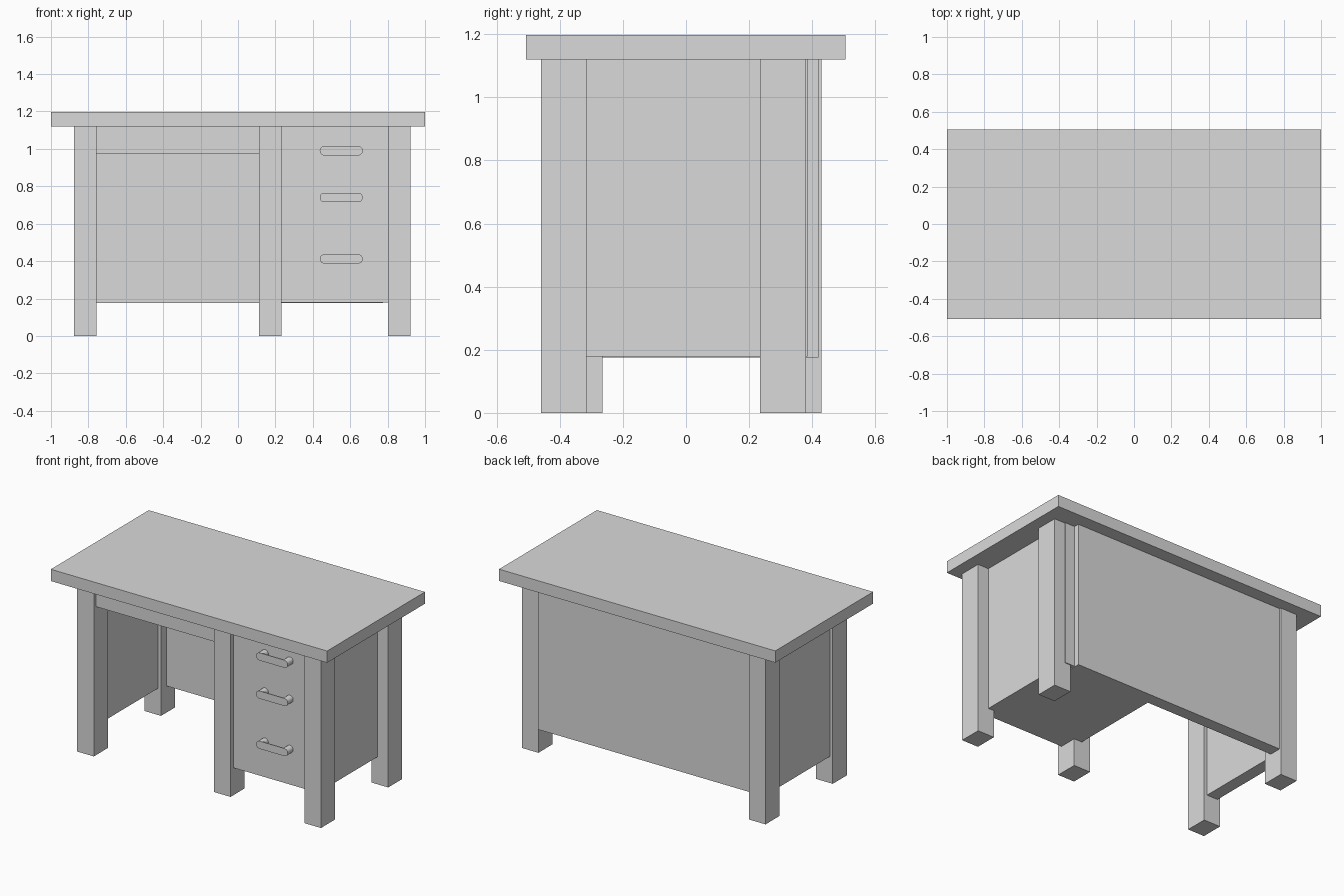
import bpy
import bmesh
from math import pi, cos, sin
from mathutils import Matrix

cube = bpy.data.objects.get("Cube")
if cube:
    bpy.data.objects.remove(cube)

grey = bpy.data.materials.new("plain_grey")
grey.use_nodes = True
COLOUR = (0.7, 0.7, 0.7, 1)
grey.diffuse_color = COLOUR
grey.node_tree.nodes["Principled BSDF"].inputs["Base Color"].default_value = COLOUR


def finish(name, bm):
    bmesh.ops.recalc_face_normals(bm, faces=bm.faces)
    mesh = bpy.data.meshes.new(name)
    bm.to_mesh(mesh)
    bm.free()
    mesh.materials.append(grey)
    obj = bpy.data.objects.new(name, mesh)
    bpy.context.collection.objects.link(obj)
    return obj


def box(name, x, y, z):
    """Box from (low, high) pairs along each axis."""
    bm = bmesh.new()
    bmesh.ops.create_cube(bm, size=1)
    for v in bm.verts:
        for i, (low, high) in enumerate((x, y, z)):
            v.co[i] = high if v.co[i] > 0 else low
    return finish(name, bm)


def handle(name, cx, cz):
    """Flat pill-shaped bar carried on two round posts."""
    bm = bmesh.new()
    radius, reach, front, back = 0.025, 0.09, -0.438, -0.432
    ring = []
    for side in (1, -1):
        for i in range(13):
            a = -side * pi / 2 + i * pi / 12
            ring.append(bm.verts.new((cx + side * reach + radius * cos(a),
                                      front, cz + radius * sin(a))))
    face = bm.faces.new(ring)
    moved = bmesh.ops.extrude_face_region(bm, geom=[face], use_keep_orig=True)
    for v in moved["geom"]:
        if isinstance(v, bmesh.types.BMVert):
            v.co.y = back
    for side in (1, -1):
        place = Matrix.Translation((cx + side * reach, -0.405, cz)) @ Matrix.Rotation(pi / 2, 4, "X")
        bmesh.ops.create_cone(bm, cap_ends=True, segments=24, radius1=0.024,
                              radius2=0.024, depth=0.06, matrix=place)
    obj = finish(name, bm)
    bpy.ops.object.select_all(action="DESELECT")
    obj.select_set(True)
    bpy.context.view_layer.objects.active = obj
    bpy.ops.object.shade_smooth_by_angle()


TOP, LOW = 1.12, 0.175
BODY = (LOW, TOP)

# Table top
box("table_top", (-1, 1), (-0.507, 0.505), (TOP, 1.197))

# Legs: name, left edge, front edge
for name, x, y in (("right_front_leg", -0.877, -0.41), ("right_back_leg", -0.877, 0.285),
                   ("middle_front_leg", 0.113, -0.41),
                   ("left_front_leg", 0.803, -0.46), ("left_back_leg", 0.803, 0.235)):
    box(name, (x, x + 0.12), (y, y + 0.145), (0, TOP))

# Panels around the knee space
box("side_panel", (-0.858, -0.778), (-0.30, 0.32), BODY)
box("back_panel", (-0.80, 0.776), (0.34, 0.42), BODY)
box("front_apron", (-0.78, 0.13), (-0.388, -0.308), (0.972, TOP))

# Drawer pedestal and its handles
box("drawer_pedestal", (0.175, 0.845), (-0.38, 0.385), (LOW + 0.004, TOP))
for name, z in (("upper", 0.99), ("middle", 0.74), ("lower", 0.412)):
    handle(name + "_drawer_handle", 0.552, z)
